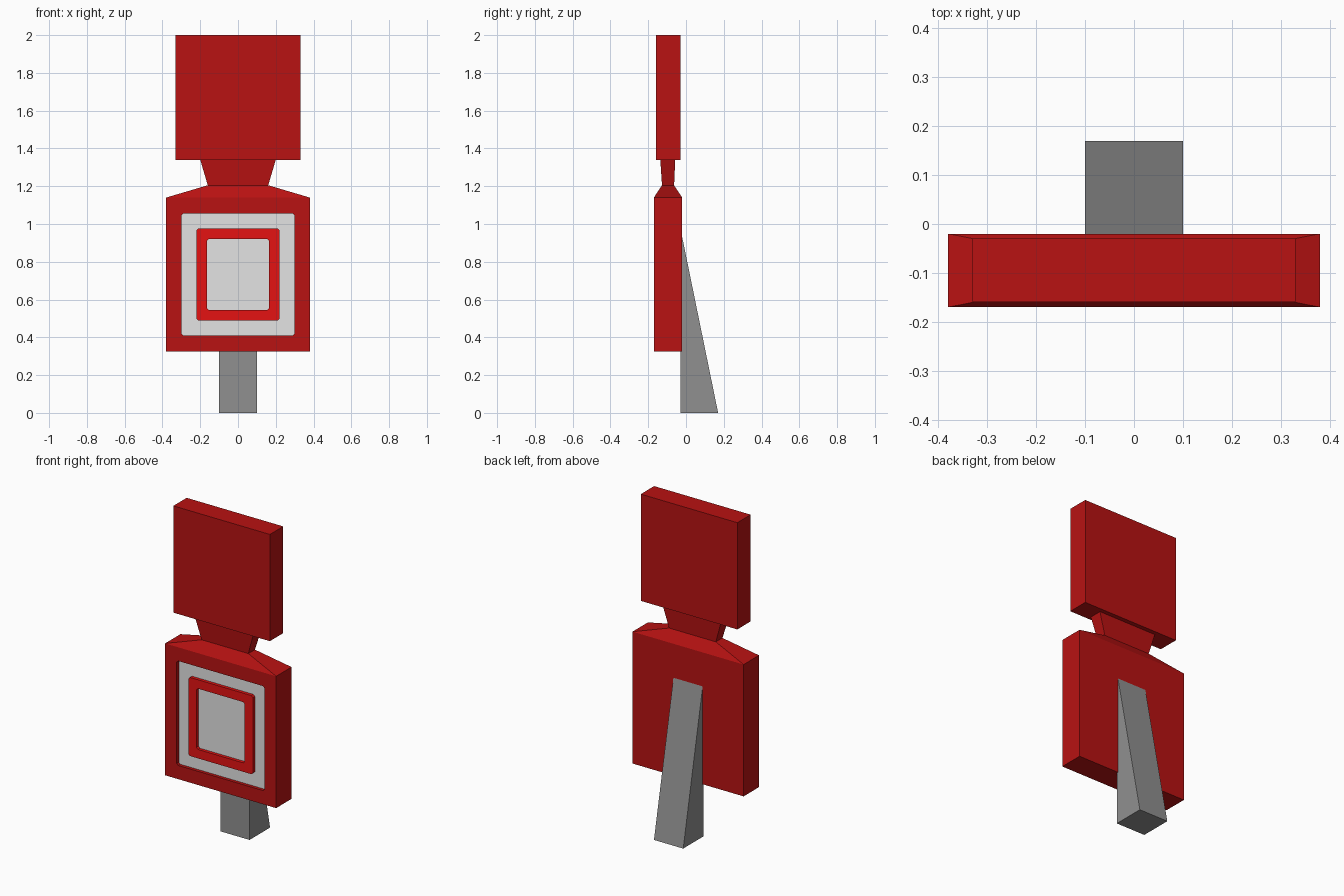
import bpy, bmesh

if "Cube" in bpy.data.objects:
    bpy.data.objects.remove(bpy.data.objects["Cube"])


def material(name, rgb):
    m = bpy.data.materials.new(name)
    m.diffuse_color = (*rgb, 1)
    m.use_nodes = True
    m.node_tree.nodes["Principled BSDF"].inputs["Base Color"].default_value = m.diffuse_color
    return m


DARK_RED = material("dark red", (0.48, 0.006, 0.006))
BRIGHT_RED = material("bright red", (0.78, 0.006, 0.006))
PALE = material("pale grey", (0.77, 0.77, 0.77))
GREY = material("mid grey", (0.28, 0.28, 0.28))


def finish(bm, name, mats):
    bmesh.ops.remove_doubles(bm, verts=bm.verts, dist=1e-5)
    bmesh.ops.dissolve_degenerate(bm, edges=bm.edges, dist=1e-5)
    bmesh.ops.recalc_face_normals(bm, faces=bm.faces)
    me = bpy.data.meshes.new(name)
    bm.to_mesh(me)
    bm.free()
    for m in mats:
        me.materials.append(m)
    ob = bpy.data.objects.new(name, me)
    bpy.context.collection.objects.link(ob)
    return ob


def frustum(name, mat, low, high, bottom=True, top=True):
    """Block between two rectangles, each (half width, y min, y max, z)."""
    bm = bmesh.new()
    loops = []
    for w, y0, y1, z in (low, high):
        loops.append([bm.verts.new(p) for p in
                      ((-w, y0, z), (w, y0, z), (w, y1, z), (-w, y1, z))])
    a, b = loops
    for i in range(4):
        j = (i + 1) % 4
        bm.faces.new((a[i], a[j], b[j], b[i]))
    if bottom:
        bm.faces.new(a[::-1])
    if top:
        bm.faces.new(b)
    return finish(bm, name, [mat])


def ring(bm, w, h, c, y, zc=0.7325):
    """Rectangle loop with clipped corners, facing the front."""
    pts = ((-w + c, -h), (w - c, -h), (w, -h + c), (w, h - c),
           (w - c, h), (-w + c, h), (-w, h - c), (-w, -h + c))
    return [bm.verts.new((x, y, zc + z)) for x, z in pts]


# Body with a stepped square target sunk into its front
bm = bmesh.new()
F, R = -0.17, -0.15
# half width, half height, corner, y, material of the band leading to it
steps = [(0.38, 0.4075, 0, -0.02, 0), (0.38, 0.4075, 0, F, 0),
         (0.30, 0.323, 0.01, F, 0), (0.30, 0.323, 0.01, R, 0),
         (0.22, 0.243, 0.01, R, 1), (0.22, 0.243, 0.01, F, 2),
         (0.165, 0.188, 0.01, F, 2), (0.165, 0.188, 0.01, R, 2)]
previous = None
for w, h, c, y, mi in steps:
    loop = ring(bm, w, h, c, y)
    if previous:
        for i in range(8):
            j = (i + 1) % 8
            f = bm.faces.new((previous[i], previous[j], loop[j], loop[i]))
            f.material_index = mi
    else:
        bm.faces.new(loop[::-1])
    previous = loop
bm.faces.new(previous).material_index = 1
finish(bm, "body", [DARK_RED, PALE, BRIGHT_RED])

# Shoulders, neck and head
frustum("shoulders", DARK_RED, (0.38, -0.17, -0.02, 1.14),
        (0.16, -0.127, -0.063, 1.205), bottom=False)
frustum("neck", DARK_RED, (0.16, -0.127, -0.063, 1.205),
        (0.20, -0.136, -0.057, 1.34), bottom=False, top=False)
frustum("head", DARK_RED, (0.33, -0.16, -0.03, 1.34),
        (0.33, -0.16, -0.03, 2.0))

# Wedge-shaped rear stand
frustum("stand", GREY, (0.10, -0.03, 0.17, 0.0),
        (0.10, -0.03, -0.022, 0.94))
